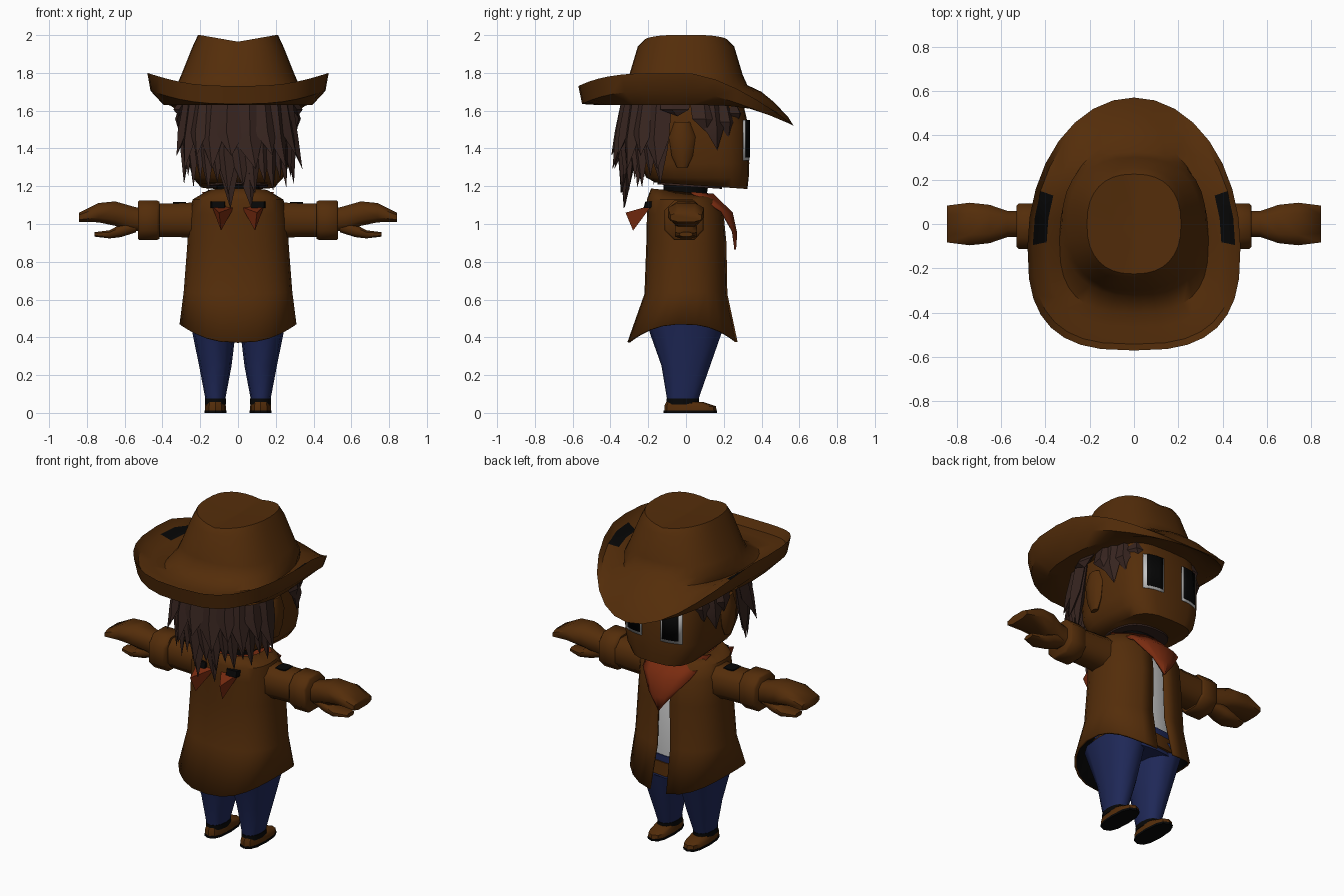
import bpy, bmesh
from math import cos, sin, pi, radians

if "Cube" in bpy.data.objects:
    bpy.data.objects.remove(bpy.data.objects["Cube"], do_unlink=True)


def material(name, r, g, b):
    m = bpy.data.materials.new(name)
    m.use_nodes = True
    m.diffuse_color = (r, g, b, 1)
    bsdf = m.node_tree.nodes["Principled BSDF"]
    bsdf.inputs["Base Color"].default_value = (r, g, b, 1)
    bsdf.inputs["Roughness"].default_value = 0.9
    return m


BROWN = material("brown leather", 0.088, 0.026, 0.003)
BLACK = material("black", 0.002, 0.002, 0.002)
BLUE = material("denim blue", 0.014, 0.022, 0.1)
HAIR = material("dark hair", 0.038, 0.018, 0.014)
RED = material("scarf red", 0.19, 0.024, 0.005)
WHITE = material("off white", 0.55, 0.55, 0.55)


def power(v, n):
    return (abs(v) ** (2 / n)) * (1 if v >= 0 else -1)


def oval(z, rx, front, back, n=2.5, cx=0, count=16):
    """Horizontal ring with separate front (+y) and back (-y) reach."""
    mid, ry = (front + back) / 2, (front - back) / 2
    angles = [2 * pi * i / count for i in range(count)]
    return [(cx + rx * power(cos(a), n), mid + ry * power(sin(a), n), z) for a in angles]


def hoop(x, zc, ry, rz, yc=0, count=8):
    """Ring standing across the arm."""
    angles = [2 * pi * (i + 0.5) / count for i in range(count)]
    return [(x, yc + ry * power(cos(a), 2.6) * 1.04, zc + rz * power(sin(a), 2.6) * 1.04)
            for a in angles]


def finish(name, bm, mats, mirror=False, solid=0, inner=0, angle=40, recalc=True):
    if recalc:
        bmesh.ops.recalc_face_normals(bm, faces=bm.faces)
    mesh = bpy.data.meshes.new(name)
    bm.to_mesh(mesh)
    bm.free()
    ob = bpy.data.objects.new(name, mesh)
    bpy.context.scene.collection.objects.link(ob)
    for m in mats:
        mesh.materials.append(m)
    if mirror:
        ob.modifiers.new("Mirror", 'MIRROR')
    if solid:
        s = ob.modifiers.new("Solidify", 'SOLIDIFY')
        s.thickness, s.offset, s.material_offset = solid, -1, inner
    bpy.ops.object.select_all(action='DESELECT')
    ob.select_set(True)
    bpy.context.view_layer.objects.active = ob
    bpy.ops.object.shade_smooth_by_angle(angle=radians(angle))
    return ob


def skin(bm, rings, closed=True, caps=True):
    """Join rings of points with quads; return the faces row by row."""
    loops = [[bm.verts.new(p) for p in r] for r in rings]
    rows = []
    for a, b in zip(loops, loops[1:]):
        n = len(a)
        rows.append([bm.faces.new((a[i], a[(i + 1) % n], b[(i + 1) % n], b[i]))
                     for i in range(n if closed else n - 1)])
    if caps:
        bm.faces.new(loops[0][::-1])
        bm.faces.new(loops[-1])
    return rows


def loft(name, rings, mat, **opts):
    bm = bmesh.new()
    skin(bm, rings)
    return finish(name, bm, [mat], **opts)


# Hat: egg-shaped padded brim, underside first, running up into a creased crown
def hat_ring(scale, height):
    pts = []
    for i in range(32):
        a = 2 * pi * i / 32
        n, reach = (2, 0.67) if sin(a) > 0 else (2.8, 0.47)
        y = power(sin(a), n) * reach - 0.1
        s = y / 0.57
        edge = 1.80 - (0.28 * s ** 1.6 if s > 0 else 0.07 * s ** 4)
        pts.append((0.48 * scale * power(cos(a), n), scale * y, height(edge, max(s, 0) ** 2)))
    return pts


def crown_ring(rx, ry, z, dip=0):
    return [(x, y, z - dip * (1 - min(1, abs(x) / 0.2)))
            for x, y, _ in oval(z, rx, ry, -ry, 2.4, count=32)]


bm = bmesh.new()
rows = skin(bm, [
    hat_ring(0.68, lambda e, f: 1.635),
    hat_ring(0.82, lambda e, f: 1.63 - 0.02 * f),
    hat_ring(0.965, lambda e, f: e - 0.095 + 0.105 * f),
    hat_ring(1, lambda e, f: e),
    hat_ring(0.95, lambda e, f: e - 0.045 + 0.09 * f),
    hat_ring(0.82, lambda e, f: 1.64 + 0.55 * (e - 1.64) + 0.07 * f),
    hat_ring(0.7, lambda e, f: 1.69 + 0.01 * f),
    crown_ring(0.325, 0.325, 1.735),
    crown_ring(0.30, 0.30, 1.79),
    crown_ring(0.24, 0.255, 1.94),
    crown_ring(0.212, 0.225, 2.0, 0.035),
    crown_ring(0.1, 0.12, 2.0, 0.036),
    crown_ring(0.01, 0.02, 2.0, 0.037)])
for f in rows[4]:
    if -0.1 < f.calc_center_median().y < 0.18:
        f.material_index = 1
finish("hat", bm, [BROWN, BLACK], recalc=False)

# Head, ears and neck
FACE = 3.4


def under_jaw(drop, *shape):
    return [(x, y, z - 0.07 * y) for x, y, z in oval(1.208 - drop, *shape, count=24)]


loft("head", [under_jaw(0, 0.2, 0.325, -0.16, FACE),
              oval(1.245, 0.24, 0.332, -0.21, FACE, count=24),
              oval(1.32, 0.26, 0.335, -0.24, FACE, count=24),
              oval(1.52, 0.27, 0.33, -0.25, FACE, count=24),
              oval(1.65, 0.26, 0.30, -0.25, FACE, count=24)], BROWN, angle=50)
loft("ears", [oval(z, 0.035 * k, -0.02 + 0.07 * k, -0.02 - 0.07 * k, 2, 0.268, 8)
              for z, k in ((1.3, 0.4), (1.36, 0.8), (1.46, 1), (1.54, 0.6))],
     BROWN, mirror=True, angle=70)
loft("jaw_shadow_hair", [under_jaw(d, 0.16, 0.19, -0.15) for d in (0.009, -0.004)], HAIR)
loft("neck", [oval(1.1, 0.115, 0.1, -0.12), oval(1.215, 0.115, 0.12, -0.12)], BLACK)


# Eyes: thin plates following the curve of the face
def eye_plate(name, x0, x1, z0, z1, lift, mat):
    xs = [x0 + (x1 - x0) * i / 4 for i in range(5)]
    bm = bmesh.new()
    skin(bm, [[(x, 0.046 + lift + 0.287 * (1 - (x / 0.262) ** FACE) ** (1 / FACE), z)
               for x in reversed(xs)] for z in (z0, z1)], closed=False, caps=False)
    finish(name, bm, [mat], mirror=True, solid=0.004, recalc=False)


eye_plate("eye_whites", 0.065, 0.19, 1.335, 1.55, 0.004, WHITE)
eye_plate("eye_pupils", 0.074, 0.172, 1.352, 1.55, 0.007, BLACK)


# Hair: layered pointed locks round the back and temples
def lock(bm, deg, top, tip, width, reach, flick=0.02):
    def at(turn, z, r):
        a = radians(deg + turn)
        return bm.verts.new((0.31 * r * power(cos(a), 2.4),
                             -0.02 + 0.33 * r * power(sin(a), 2.4), z))
    mid = top + (tip - top) * 0.55
    loops = [[at(-width * k, z, r), at(0, z, r + 0.07), at(width * k, z, r), at(0, z, r - 0.12)]
             for z, r, k in ((top, reach - 0.1, 1), (mid, reach, 0.9))]
    end = at(width * 0.3, tip, reach + flick)
    bm.faces.new(loops[0])
    for i in range(4):
        j = (i + 1) % 4
        bm.faces.new((loops[0][i], loops[0][j], loops[1][j], loops[1][i]))
        bm.faces.new((loops[1][i], loops[1][j], end))


bm = bmesh.new()
for i in range(15):
    deg = 200 + 10 * i
    centre = 1 - abs(deg - 270) / 70
    lock(bm, deg, 1.645, 1.21 - 0.06 * centre + 0.05 * (i % 2), 11, 0.97)
for i in range(10):
    lock(bm, 201 + 15.4 * i, 1.645, 1.36 - 0.07 * (i % 2), 13, 1.02, 0.12)
for deg in (262, 278):
    lock(bm, deg, 1.5, 1.08, 9, 0.92)
for deg, tip in ((-6, 1.57), (16, 1.48), (26, 1.39), (40, 1.45), (54, 1.53)):
    lock(bm, deg, 1.65, tip, 11, 1.04, -0.02)
    lock(bm, 180 - deg, 1.65, tip, 11, 1.04, -0.02)
finish("hair", bm, [HAIR], angle=30)


# Coat: open down the front, flared and dipping at front and back, dark lining
def coat_ring(z, rx, front, back, gap, dip=0):
    pts = []
    for i in range(25):
        a = pi / 2 + gap + (2 * pi - 2 * gap) * i / 24
        mid, ry = (front + back) / 2, (front - back) / 2
        pts.append((rx * power(cos(a), 2.4), mid + ry * power(sin(a), 2.4),
                    z - dip * sin(a) ** 2))
    return pts


bm = bmesh.new()
skin(bm, [coat_ring(0.47, 0.31, 0.275, -0.31, 0.13, 0.095),
          coat_ring(0.64, 0.288, 0.22, -0.22, 0.11, 0.01),
          coat_ring(0.9, 0.268, 0.215, -0.21, 0.1),
          coat_ring(1.05, 0.262, 0.2, -0.207, 0.1),
          coat_ring(1.13, 0.24, 0.16, -0.207, 0.1),
          [(x, y, z - 0.1 * (y + 0.185)) for x, y, z in
           coat_ring(1.188, 0.165, 0.125, -0.185, 0.1)]], closed=False, caps=False)
finish("coat", bm, [BROWN, BLACK], solid=0.012, inner=1, recalc=False)

# Clothes under the coat
loft("shirt", [oval(0.55, 0.22, 0.19, -0.18), oval(1.0, 0.22, 0.185, -0.18),
               oval(1.14, 0.14, 0.11, -0.13)], WHITE)
loft("belt", [oval(0.44, 0.24, 0.205, -0.2), oval(0.52, 0.235, 0.2, -0.195)], BROWN)
loft("hips", [oval(0.42, 0.235, 0.19, -0.19), oval(0.56, 0.228, 0.195, -0.185)], BLUE)

# Scarf: draped triangle in front, band round the neck, two tails behind
bm = bmesh.new()
skin(bm, [[(w * t, y - bend * t * t, z + 0.01 * t * t) for t in (1, 0.6, 0.2, -0.2, -0.6, -1)]
          for y, z, w, bend in ((0.265, 0.865, 0.008, 0), (0.272, 0.95, 0.075, 0.02),
                                (0.25, 1.06, 0.16, 0.06), (0.15, 1.16, 0.19, 0.12))],
     closed=False, caps=False)
finish("scarf_front", bm, [RED], solid=0.01)
loft("scarf_band", [oval(1.12, 0.18, 0.15, -0.17), oval(1.16, 0.155, 0.14, -0.15)], RED)
bm = bmesh.new()
tail = [bm.verts.new(p) for p in ((0.02, -0.19, 1.09), (0.14, -0.18, 1.1),
                                  (0.1, -0.32, 1.06), (0.09, -0.28, 0.965))]
bmesh.ops.convex_hull(bm, input=tail)
finish("scarf_tails", bm, [RED], mirror=True)
loft("scarf_knots", [oval(1.085, 0.04, -0.17, -0.225, 4, 0.105, 8),
                     oval(1.12, 0.04, -0.15, -0.215, 4, 0.105, 8)], BLACK, mirror=True)

# Arms
loft("sleeves", [hoop(0.18, 1.02, 0.1, 0.1), hoop(0.3, 1.02, 0.09, 0.092),
                 hoop(0.44, 1.02, 0.085, 0.09)], BROWN, mirror=True, angle=60)
loft("shoulder_patches", [oval(z, 0.035, 0.04, -0.04, 6, 0.31, 8) for z in (1.108, 1.116)],
     BLACK, mirror=True)
loft("cuffs", [hoop(0.415, 1.02, 0.092, 0.1, -0.01), hoop(0.43, 1.02, 0.105, 0.108, -0.01),
               hoop(0.52, 1.02, 0.105, 0.108, -0.01), hoop(0.53, 1.02, 0.095, 0.1, -0.01)],
     BROWN, mirror=True, angle=50)
loft("hands", [hoop(0.5, 1.02, 0.06, 0.06), hoop(0.57, 1.03, 0.06, 0.068),
               hoop(0.65, 1.055, 0.088, 0.066), hoop(0.74, 1.06, 0.098, 0.052),
               hoop(0.842, 1.035, 0.085, 0.025)], BROWN, mirror=True, angle=65)
loft("thumbs", [hoop(0.54, 0.99, 0.045, 0.035), hoop(0.62, 0.965, 0.06, 0.035),
                hoop(0.68, 0.945, 0.06, 0.022), hoop(0.76, 0.945, 0.035, 0.012)],
     BROWN, mirror=True, angle=65)

# Legs and shoes
loft("trouser_legs", [oval(0.07, 0.052, 0.065, -0.1, 2.3, 0.12, 12),
                      oval(0.25, 0.086, 0.128, -0.13, 2.3, 0.12, 12),
                      oval(0.49, 0.125, 0.212, -0.215, 2.3, 0.13, 12)], BLUE, mirror=True)
loft("ankle_bands", [oval(0.045, 0.056, 0.07, -0.104, 2.3, 0.12, 12),
                     oval(0.075, 0.056, 0.07, -0.104, 2.3, 0.12, 12)], BLACK, mirror=True)
loft("shoes", [oval(0.012, 0.056, 0.162, -0.115, 2.6, 0.12, 12),
               oval(0.035, 0.056, 0.158, -0.115, 2.6, 0.12, 12),
               oval(0.058, 0.05, 0.09, -0.105, 2.6, 0.12, 12)], BROWN, mirror=True)
loft("soles", [oval(0, 0.058, 0.163, -0.118, 2.6, 0.12, 12),
               oval(0.013, 0.058, 0.165, -0.118, 2.6, 0.12, 12)], BLACK, mirror=True)
